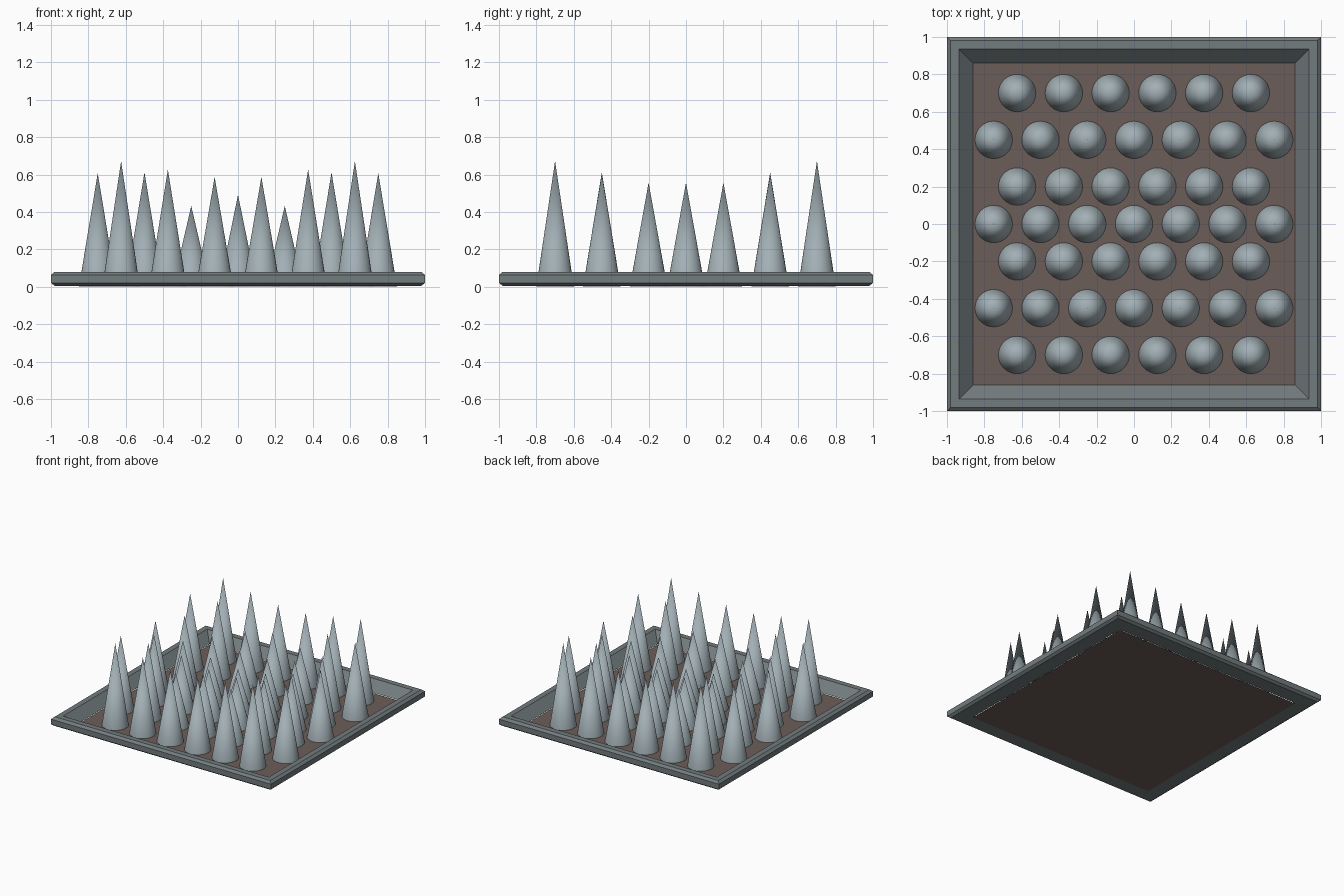
import bpy, bmesh, math

if "Cube" in bpy.data.objects:
    bpy.data.objects.remove(bpy.data.objects["Cube"])


def material(name, rgb):
    m = bpy.data.materials.new(name)
    m.diffuse_color = (*rgb, 1)
    m.use_nodes = True
    m.node_tree.nodes["Principled BSDF"].inputs["Base Color"].default_value = m.diffuse_color
    return m


STEEL = material("steel", (0.36, 0.43, 0.46))
DARK_STEEL = material("dark_steel", (0.17, 0.20, 0.21))
RUST = material("rusty_floor", (0.15, 0.11, 0.10))


def finish(name, bm, mat):
    bmesh.ops.recalc_face_normals(bm, faces=bm.faces)
    mesh = bpy.data.meshes.new(name)
    bm.to_mesh(mesh)
    bm.free()
    mesh.materials.append(mat)
    obj = bpy.data.objects.new(name, mesh)
    bpy.context.collection.objects.link(obj)
    return obj


# Square frame: bevelled profile swept round four mitred corners
profile = [(0.86, 0.005), (0.98, 0.005), (1.0, 0.02), (1.0, 0.063),
           (0.98, 0.08), (0.935, 0.08)]
bm = bmesh.new()
rings = [[bm.verts.new((sx * r, sy * r, z)) for r, z in profile]
         for sx, sy in ((-1, -1), (1, -1), (1, 1), (-1, 1))]
for i in range(4):
    a, b = rings[i], rings[(i + 1) % 4]
    for j in range(len(profile)):
        k = (j + 1) % len(profile)
        bm.faces.new((a[j], b[j], b[k], a[k]))
finish("frame", bm, DARK_STEEL)

# Floor plate
bm = bmesh.new()
bmesh.ops.create_grid(bm, x_segments=1, y_segments=1, size=0.862)
finish("floor", bm, RUST)

# Spikes: mirrored rows, heights rising away from the centre
rows = {
    0.7: {0.125: 0.585, 0.375: 0.625, 0.625: 0.67},
    0.45: {0.0: 0.49, 0.25: 0.43, 0.5: 0.61, 0.75: 0.605},
    0.2: {0.125: 0.40, 0.375: 0.45, 0.625: 0.555},
    0.0: {0.0: 0.36, 0.25: 0.39, 0.5: 0.46, 0.75: 0.555},
}


def spike(x, y, h):
    bm = bmesh.new()
    bmesh.ops.create_cone(bm, cap_ends=True, segments=32,
                          radius1=0.1, radius2=0.0, depth=h)
    bmesh.ops.remove_doubles(bm, verts=bm.verts, dist=1e-5)
    bmesh.ops.translate(bm, verts=bm.verts, vec=(0, 0, h / 2))
    for f in bm.faces:
        f.smooth = len(f.verts) < 5
    for e in bm.edges:
        if any(len(f.verts) > 4 for f in e.link_faces):
            e.smooth = False
    obj = finish("spike", bm, STEEL)
    obj.location = (x, y, 0.002)


for y, heights in rows.items():
    for x, h in heights.items():
        for px in {x, -x}:
            for py in {y, -y}:
                spike(px, py, h)
